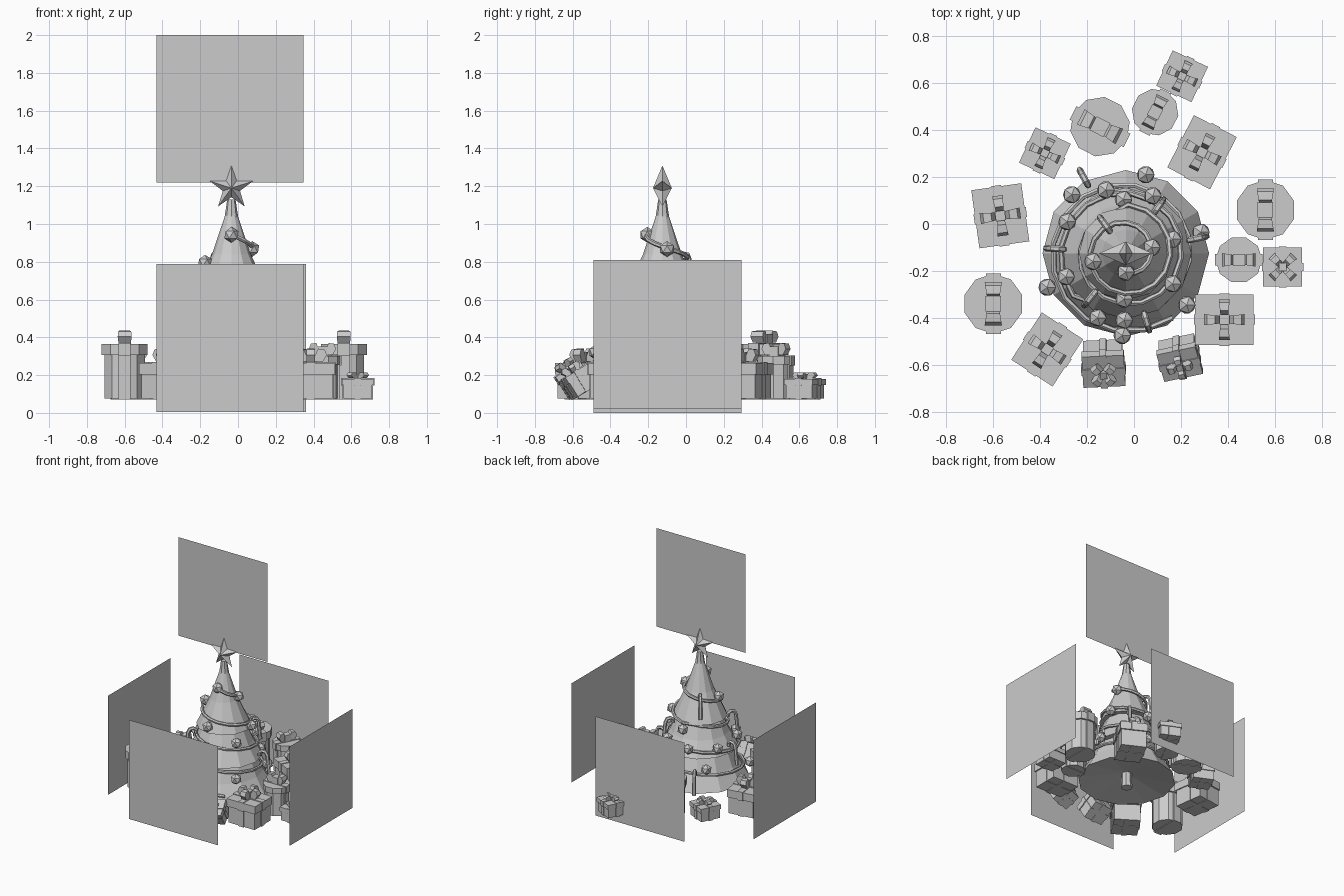
import bpy, bmesh
from math import sin, cos, pi, radians, atan2, hypot
from mathutils import Matrix, Vector

if "Cube" in bpy.data.objects:
    bpy.data.objects.remove(bpy.data.objects["Cube"])

CX, CY = -0.035, -0.125          # tree axis
FLOOR = 0.075                    # underside of the presents


def finish(bm, name, matrix=Matrix()):
    bmesh.ops.recalc_face_normals(bm, faces=bm.faces)
    me = bpy.data.meshes.new(name)
    bm.to_mesh(me)
    bm.free()
    ob = bpy.data.objects.new(name, me)
    ob.matrix_world = matrix
    bpy.context.collection.objects.link(ob)
    return ob


def lathe(name, profile, sides, loc):
    """Flat-sided solid of revolution from (radius, z) points."""
    bm = bmesh.new()
    rings = []
    for r, z in profile:
        if r == 0:
            rings.append([bm.verts.new((0, 0, z))] * sides)
        else:
            rings.append([bm.verts.new((r * cos(2 * pi * i / sides), r * sin(2 * pi * i / sides), z))
                          for i in range(sides)])
    for a, b in zip(rings, rings[1:]):
        for i in range(sides):
            j = (i + 1) % sides
            quad = list(dict.fromkeys((a[i], a[j], b[j], b[i])))
            bm.faces.new(quad)
    return finish(bm, name, Matrix.Translation(loc))


def tube(name, points, radius):
    """Four-sided tube along a path."""
    cu = bpy.data.curves.new(name, 'CURVE')
    cu.dimensions = '3D'
    cu.bevel_depth, cu.bevel_resolution, cu.use_fill_caps = radius, 1, True
    sp = cu.splines.new('POLY')
    sp.points.add(len(points) - 1)
    for p, q in zip(sp.points, points):
        p.co = (*q, 1)
    ob = bpy.data.objects.new(name, cu)
    bpy.context.collection.objects.link(ob)
    bpy.ops.object.select_all(action='DESELECT')
    ob.select_set(True)
    bpy.context.view_layer.objects.active = ob
    bpy.ops.object.convert(target='MESH')
    for p in bpy.context.object.data.polygons:
        p.use_smooth = False


def panel(name, centre, w, h, along_y=False):
    """Upright single-face panel."""
    bm = bmesh.new()
    d = Vector((0, w / 2, 0)) if along_y else Vector((w / 2, 0, 0))
    u, c = Vector((0, 0, h / 2)), Vector(centre)
    bm.faces.new([bm.verts.new(c + v) for v in (-d - u, d - u, d + u, -d + u)])
    finish(bm, name)


# Backdrop panels around and above the tree
panel("front_panel", (-0.042, -0.745, 0.397), 0.78, 0.785)
panel("back_panel", (-0.03, 0.62, 0.397), 0.78, 0.785)
panel("upper_panel", (-0.042, -0.125, 1.61), 0.78, 0.78)
panel("left_panel", (-0.797, -0.098, 0.393), 0.785, 0.785, True)
panel("right_panel", (0.797, -0.098, 0.417), 0.785, 0.785, True)

# Tree: three flared tiers, trunk and socket under the star
TIERS = [(1.05, 0.032, 0.63, 0.20), (0.63, 0.165, 0.40, 0.28), (0.40, 0.235, 0.16, 0.355)]
prof = [(0, 1.05)]
for zt, rt, zb, rb in TIERS:
    prof += [(rt, zt), (rt + (rb - rt) * 0.42, (zt + zb) / 2), (rb, zb)]
prof.append((0, 0.22))
lathe("tree_foliage", prof, 12, (CX, CY, 0))
lathe("trunk", [(0, 0.1), (0.042, 0.1), (0.035, 0.3), (0, 0.3)], 8, (CX, CY, 0))
lathe("star_socket", [(0, 1.03), (0.037, 1.03), (0.022, 1.13), (0, 1.13)], 8, (CX, CY, 0))


def tree_radius(z):
    for zt, rt, zb, rb in TIERS:
        if z >= zb:
            return rt + (rb - rt) * (zt - z) / (zt - zb)
    return TIERS[-1][3]


# Star: ten-point outline with a raised centre on both sides
bm = bmesh.new()
rim = [bm.verts.new(((0.12, 0.048)[i % 2] * sin(i * pi / 5), 0, (0.12, 0.048)[i % 2] * cos(i * pi / 5)))
       for i in range(10)]
for s in (-0.05, 0.05):
    mid = bm.verts.new((0, s, 0))
    for i in range(10):
        bm.faces.new((rim[i], rim[(i + 1) % 10], mid))
finish(bm, "star", Matrix.Translation((CX, CY, 1.19)))

# Garland winding down the tree
path = []
N, TURNS = 66, 4.1
for i in range(N + 1):
    t = i / N
    z = 0.95 - 0.74 * t ** 0.85
    r = tree_radius(z) + 0.01
    a = -pi / 2 + 2 * pi * TURNS * t
    path.append((CX + r * cos(a), CY + r * sin(a), z))
tube("garland", path, 0.012)

# Baubles, placed by plan position; height follows the slope
BAUBLES = [(-.035, -.205), (.075, -.10), (-.175, -.16), (-.265, .125), (-.12, .145), (.05, .21),
           (.08, .12), (-.045, .105), (-.285, .01), (-.37, -.27), (-.29, -.225), (.165, -.065),
           (.285, -.035), (.165, -.255), (.225, -.345), (-.042, -.32), (-.042, -.41),
           (-.155, -.40), (-.05, -.475)]
for x, y in BAUBLES:
    r = hypot(x - CX, y - CY)
    bm = bmesh.new()
    bmesh.ops.create_icosphere(bm, subdivisions=1, radius=0.042)
    finish(bm, "bauble", Matrix.Translation((x, y, 0.92 - 2.3 * (r - 0.09))))

# Candy canes hooked onto the slope
for x, y in [(-.215, .20), (-.19, -.32), (-.125, .0), (.105, .075), (.275, -.06), (.055, -.42), (-.34, -.105)]:
    a, r = atan2(y - CY, x - CX), hypot(x - CX, y - CY)
    z = 0.93 - 2.3 * (r - 0.09)
    shape = [(.035, -.11), (.02, .03), (.008, .055), (-.018, .06), (-.038, .045), (-.04, .02)]
    tube("candy_cane", [(CX + (r + u) * cos(a), CY + (r + u) * sin(a), z + v) for u, v in shape], 0.014)


# Presents
def box(bm, sx, sy, z0, z1):
    bmesh.ops.create_cube(bm, size=1, matrix=Matrix.Translation((0, 0, (z0 + z1) / 2))
                          @ Matrix.Diagonal((sx, sy, z1 - z0, 1)))


def bow(m, z, length, height, width, angles):
    """Flattened ribbon loops spreading from a central knot."""
    bm = bmesh.new()
    for ang in angles:
        rot = Matrix.Rotation(ang, 3, 'Z')
        loop = [(.1, .1), (.45, 1), (.85, .95), (1, .55), (.75, .1)]
        a, b = [[bm.verts.new(rot @ Vector((u * length, s * width / 2 * (.6 + .4 * u), z + v * height)))
                 for u, v in loop] for s in (-1, 1)]
        for i in range(5):
            j = (i + 1) % 5
            bm.faces.new((a[i], a[j], b[j], b[i]))
        bm.faces.new(a)
        bm.faces.new(b)
    box(bm, width * .9, width * .9, z, z + height * .75)
    finish(bm, "bow", m)


def box_present(x, y, sx, sy, h, rot=0, tilt=0, bow_h=0.075, base=FLOOR, diagonal=False):
    m = (Matrix.Translation((x, y, base)) @ Matrix.Rotation(radians(tilt), 4, 'X')
         @ Matrix.Rotation(radians(rot), 4, 'Z'))
    bm = bmesh.new()
    box(bm, sx * .92, sy * .92, 0, h * .75)
    box(bm, sx, sy, h * .68, h)
    finish(bm, "present_box", m)
    w = min(sx, sy) * .2
    bm = bmesh.new()
    for lx, ly in ((1, 0), (0, 1)):
        for k, z0, z1 in ((.92, -.003, h * .7), (1, h * .66, h + .005)):
            box(bm, sx * k + .01 if lx else w, sy * k + .01 if ly else w, z0, z1)
    finish(bm, "ribbon", m)
    off = pi / 4 if diagonal else 0
    bow(m, h, min(sx, sy) * .4, bow_h, w * 1.1, [off + i * pi / 2 for i in range(4)])


def round_present(x, y, r, h, rot, bow_h=0.07):
    m = Matrix.Translation((x, y, FLOOR)) @ Matrix.Rotation(radians(rot), 4, 'Z')
    k = h * .8
    ob = lathe("present_drum", [(0, 0), (r * .88, 0), (r * .88, k), (r, k), (r, h), (0, h)], 10, (0, 0, 0))
    ob.matrix_world = m
    bm = bmesh.new()
    w = r * .5
    box(bm, r * 1.79, w, -.004, k)
    box(bm, r * 2.02, w, k - .005, h + .005)
    finish(bm, "ribbon", m)
    bow(m, h, r * .72, bow_h, w * 1.15, [0, pi])


for p in [(.56, .06, .128, .29, 90), (-.60, -.34, .128, .29, 90), (-.145, .415, .128, .29, -27),
          (.447, -.153, .1, .225, 0), (.09, .477, .1, .225, 63)]:
    round_present(*p)
for p in [(.385, -.408, .25, .215, .19, 0), (.29, .306, .205, .25, .19, -27),
          (-.37, -.535, .21, .24, .19, -33), (-.57, .035, .215, .25, .19, 8)]:
    box_present(*p)
for x, y, rot, diag in [(.205, .63, -25, False), (-.38, .302, -25, False), (.634, -.183, 0, True)]:
    box_present(x, y, .166, .166, .105, rot, bow_h=.035, diagonal=diag)
# Two presents leaning toward the front
box_present(-.13, -.555, .18, .155, .14, 3, 32, .05, .11, True)
box_present(.195, -.535, .17, .14, .12, 14, 32, .045, .11)
